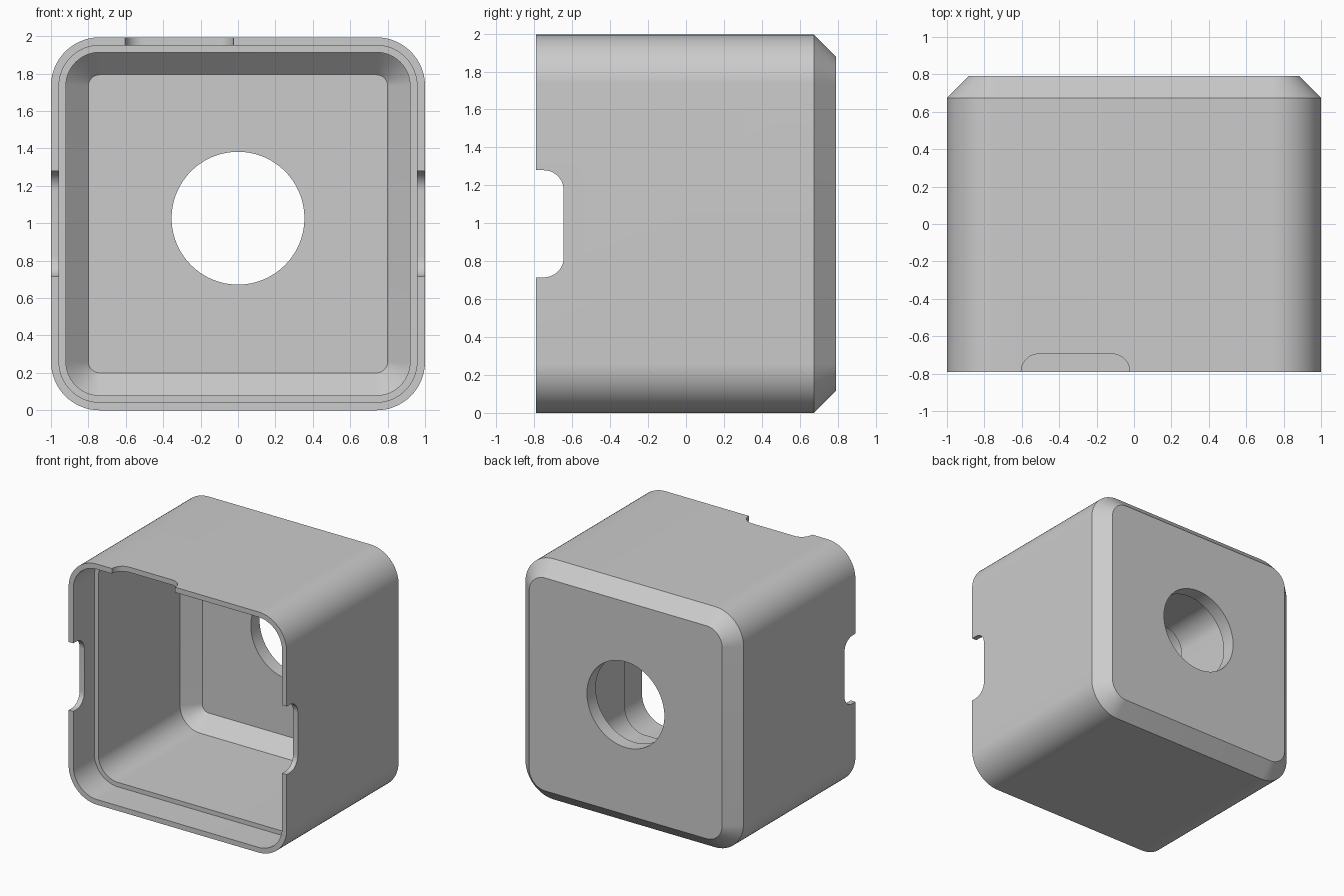
import bpy, bmesh, math
from mathutils import Matrix

cube = bpy.data.objects.get("Cube")
if cube:
    bpy.data.objects.remove(cube, do_unlink=True)

W, H, D = 1.0, 0.997, 0.79      # half width, half height, half depth
RADIUS, STEPS = 0.26, 16        # corner radius and segments per corner

grey = bpy.data.materials.new("light grey")
grey.use_nodes = True
colour = (0.6, 0.6, 0.6, 1)
grey.diffuse_color = colour
grey.node_tree.nodes["Principled BSDF"].inputs["Base Color"].default_value = colour


def make_object(name, bm):
    bmesh.ops.recalc_face_normals(bm, faces=bm.faces)
    mesh = bpy.data.meshes.new(name)
    bm.to_mesh(mesh)
    bm.free()
    mesh.materials.append(grey)
    obj = bpy.data.objects.new(name, mesh)
    bpy.context.collection.objects.link(obj)
    return obj


def rounded_ring(bm, inset, y):
    """Rounded rectangle in the xz plane, offset inwards by inset."""
    r = RADIUS - inset
    ring = []
    for i, (sx, sz) in enumerate([(1, 1), (-1, 1), (-1, -1), (1, -1)]):
        for s in range(STEPS + 1):
            a = math.pi / 2 * (i + s / STEPS)
            ring.append(bm.verts.new((sx * (W - RADIUS) + r * math.cos(a), y,
                                      H + sz * (H - RADIUS) + r * math.sin(a))))
    return ring


def notch_cutter(name, width, depth, radius, matrix):
    """Slot with rounded inner corners, opening towards -y, extruded along z."""
    bm = bmesh.new()
    h = width / 2
    pts = [(-h, -0.2), (h, -0.2)]
    for sx, start in ((1, 0), (-1, 90)):
        for s in range(13):
            a = math.radians(start + 90 * s / 12)
            pts.append((sx * (h - radius) + radius * math.cos(a),
                        depth - radius + radius * math.sin(a)))
    face = bm.faces.new([bm.verts.new((x, y, -0.15)) for x, y in pts])
    top = bmesh.ops.extrude_face_region(bm, geom=[face])["geom"]
    bmesh.ops.translate(bm, vec=(0, 0, 0.3),
                        verts=[v for v in top if isinstance(v, bmesh.types.BMVert)])
    bmesh.ops.transform(bm, matrix=matrix, verts=bm.verts)
    return make_object(name, bm)


# Hollow shell: back chamfer, outer wall, thin lip, ledge, inner wall, inner chamfer
profile = [(0.115, D), (0, 0.675), (0, -D), (0.043, -D),
           (0.043, -0.515), (0.08, -0.515), (0.08, 0.555), (0.2, 0.675)]
bm = bmesh.new()
rings = [rounded_ring(bm, inset, y) for inset, y in profile]
for a, b in zip(rings, rings[1:]):
    for i in range(len(a)):
        j = (i + 1) % len(a)
        bm.faces.new((a[i], a[j], b[j], b[i]))
bm.faces.new(rings[0])
bm.faces.new(rings[-1])
housing = make_object("housing", bm)

# Round opening in the back wall
bm = bmesh.new()
bmesh.ops.create_cone(bm, cap_ends=True, segments=96, radius1=0.355, radius2=0.355, depth=0.6,
                      matrix=Matrix.Translation((0, 0.73, 1.027)) @ Matrix.Rotation(math.pi / 2, 4, 'X'))
cutters = [make_object("back_hole_cutter", bm)]

# Notches in the lip: one on each side, one on top
for side, name in ((1, "left"), (-1, "right")):
    cutters.append(notch_cutter(name + "_notch_cutter", 0.565, 0.145, 0.105,
                                Matrix.Translation((side, -D, 0.997)) @ Matrix.Rotation(math.pi / 2, 4, 'Y')))
cutters.append(notch_cutter("top_notch_cutter", 0.58, 0.095, 0.094,
                            Matrix.Translation((-0.313, -D, 2 * H))))

bpy.ops.object.select_all(action='DESELECT')
bpy.context.view_layer.objects.active = housing
housing.select_set(True)
for cutter in cutters:
    cutter.hide_render = True
    mod = housing.modifiers.new(cutter.name, 'BOOLEAN')
    mod.operation = 'DIFFERENCE'
    mod.solver = 'EXACT'
    mod.object = cutter
    bpy.ops.object.modifier_apply(modifier=mod.name)
    bpy.data.objects.remove(cutter, do_unlink=True)

bpy.ops.object.shade_smooth_by_angle(angle=math.radians(30))
